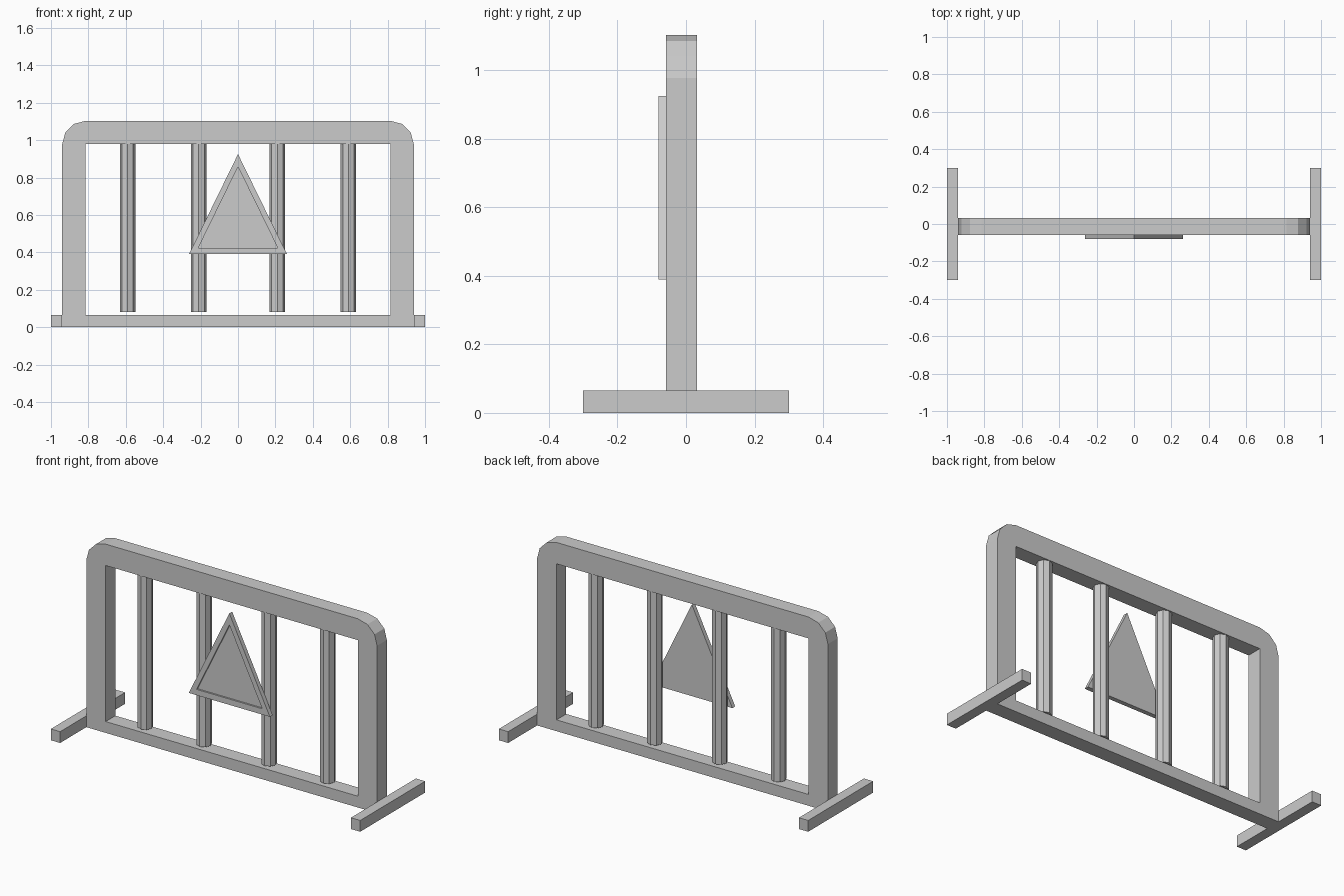
import bpy, bmesh, math
from mathutils import Vector

if "Cube" in bpy.data.objects:
    bpy.data.objects.remove(bpy.data.objects["Cube"], do_unlink=True)

grey = bpy.data.materials.new("light grey metal")
grey.use_nodes = True
grey.diffuse_color = (0.6, 0.6, 0.6, 1)
grey.node_tree.nodes["Principled BSDF"].inputs["Base Color"].default_value = (0.6, 0.6, 0.6, 1)

MID_Y = -0.013       # centre plane of the frame
FRONT, BACK = -0.058, 0.032
RAIL = 0.066         # height of bottom rail and feet


def finish(name, bm):
    bmesh.ops.recalc_face_normals(bm, faces=bm.faces)
    mesh = bpy.data.meshes.new(name)
    bm.to_mesh(mesh)
    bm.free()
    mesh.materials.append(grey)
    obj = bpy.data.objects.new(name, mesh)
    bpy.context.collection.objects.link(obj)
    return obj


def loop(bm, points, y):
    verts = [bm.verts.new((x, y, z)) for x, z in points]
    edges = [bm.edges.new((v, verts[i - 1])) for i, v in enumerate(verts)]
    return verts, edges


def extrude(bm, faces, depth):
    result = bmesh.ops.extrude_face_region(bm, geom=faces)
    moved = [g for g in result["geom"] if isinstance(g, bmesh.types.BMVert)]
    bmesh.ops.translate(bm, verts=moved, vec=(0, depth, 0))


# Frame: arch with chamfered round corners and a rectangular opening
half, inner, inner_top, radius = 0.94, 0.815, 0.978, 0.125
corner = [(inner + radius * math.cos(math.radians(a)),
           inner_top + radius * math.sin(math.radians(a))) for a in (0, 30, 60, 90)]
right_side = [(half, 0)] + corner
outline = right_side + [(-x, z) for x, z in reversed(right_side)]
opening = [(inner, RAIL), (inner, inner_top), (-inner, inner_top), (-inner, RAIL)]
bm = bmesh.new()
edges = loop(bm, outline, FRONT)[1] + loop(bm, opening, FRONT)[1]
bmesh.ops.triangle_fill(bm, edges=edges, use_beauty=True, normal=(0, -1, 0))
extrude(bm, bm.faces[:], BACK - FRONT)
finish("frame", bm)

# Feet: one crosswise bar at each end
for side, label in ((1, "left"), (-1, "right")):
    bm = bmesh.new()
    bmesh.ops.create_cube(bm, size=1)
    bmesh.ops.scale(bm, verts=bm.verts, vec=(0.06, 0.6, RAIL))
    bmesh.ops.translate(bm, verts=bm.verts, vec=(side * 0.97, 0, RAIL / 2))
    finish(label + "_foot", bm)

# Upright bars: octagonal, hanging from the top rail just above the bottom one
bottom, top = 0.08, inner_top
for i, x in enumerate((-0.59, -0.21, 0.21, 0.59)):
    bm = bmesh.new()
    bmesh.ops.create_cone(bm, cap_ends=True, segments=8, radius1=0.042,
                          radius2=0.042, depth=top - bottom)
    bmesh.ops.translate(bm, verts=bm.verts, vec=(x, MID_Y, (top + bottom) / 2))
    finish(f"upright_bar_{i + 1}", bm)

# Warning sign: triangular plate with a recessed panel
bm = bmesh.new()
verts, _ = loop(bm, [(-0.262, 0.39), (0.262, 0.39), (0, 0.925)], -0.08)
face = bm.faces.new(verts)
extrude(bm, [face], 0.026)
bmesh.ops.recalc_face_normals(bm, faces=bm.faces)
panel = min(bm.faces, key=lambda f: f.calc_center_median().y)
centre = panel.calc_center_median()
bmesh.ops.inset_individual(bm, faces=[panel], thickness=0.02)
for v in panel.verts:
    corner_point = min(verts + [w for w in bm.verts if w not in panel.verts[:]],
                       key=lambda w: (w.co - v.co).length if w.co.y < -0.079 else 9)
    v.co = centre + (corner_point.co - centre) * 0.81
# Rim and panel wall
bmesh.ops.inset_individual(bm, faces=[panel], thickness=0)
for v in panel.verts:
    v.co += Vector((0, 0.01, 0))
finish("warning_sign", bm)
